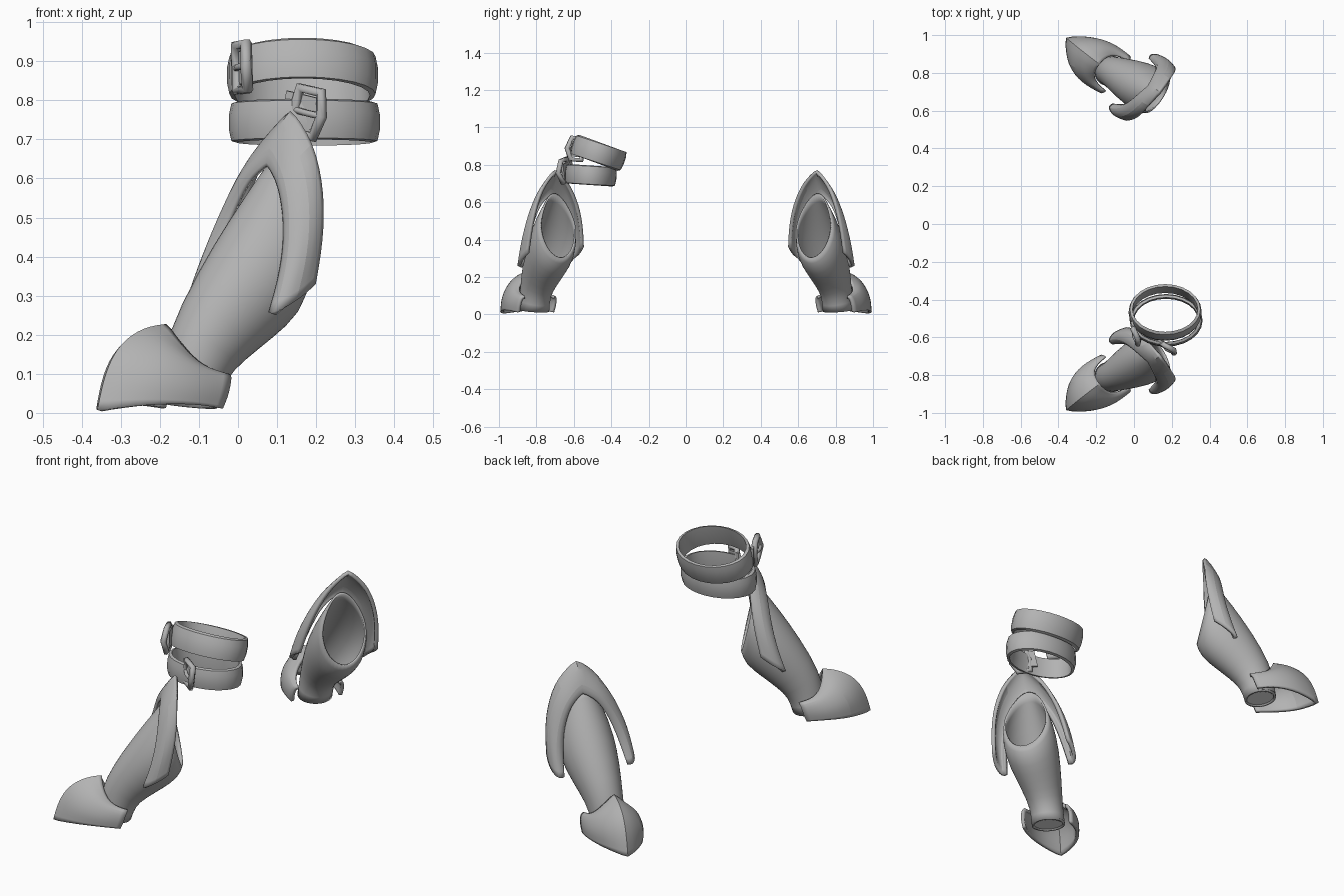
import bpy, bmesh, math
from mathutils import Vector, Matrix

if "Cube" in bpy.data.objects:
    bpy.data.objects.remove(bpy.data.objects["Cube"])


def material(name, g):
    m = bpy.data.materials.new(name)
    m.diffuse_color = (g, g, g, 1)
    m.use_nodes = True
    m.node_tree.nodes["Principled BSDF"].inputs["Base Color"].default_value = m.diffuse_color
    return m


GREY = material("plain grey", 0.45)
PALE = material("pale grey", 0.8)


def leg(u, v, z):
    """Leg frame (u forward, v sideways) to world."""
    return Vector((-0.11 - 0.84 * u + 0.545 * v, -0.83 - 0.545 * u - 0.84 * v, z))


def make(name, verts, faces, mat=GREY, subsurf=0, thick=0, offset=0, mirror=False, sharp=(), crease=0):
    me = bpy.data.meshes.new(name)
    bm = bmesh.new()
    ce = bm.edges.layers.float.new("crease_edge")
    cv = bm.verts.layers.float.new("crease_vert")
    vs = [bm.verts.new(p) for p in verts]
    for f in faces:
        bm.faces.new([vs[i] for i in f])
    ridge = {vs[i] for i in sharp}
    for e in bm.edges:
        if e.verts[0] in ridge and e.verts[1] in ridge:
            e[ce] = crease
    for v in ridge:
        if v.is_boundary:
            v[cv] = crease
    bmesh.ops.recalc_face_normals(bm, faces=bm.faces)
    bm.to_mesh(me)
    bm.free()
    ob = bpy.data.objects.new(name, me)
    bpy.context.collection.objects.link(ob)
    me.materials.append(mat)
    bpy.context.view_layer.objects.active = ob
    ob.select_set(True)
    bpy.ops.object.shade_smooth_by_angle(angle=math.radians(40))
    ob.select_set(False)
    if subsurf:
        s = ob.modifiers.new("smooth", 'SUBSURF')
        s.levels = s.render_levels = subsurf
        s.boundary_smooth = 'PRESERVE_CORNERS'
    if thick:
        s = ob.modifiers.new("thickness", 'SOLIDIFY')
        s.thickness, s.offset = thick, offset
    if mirror:
        m = ob.modifiers.new("other leg", 'MIRROR')
        m.use_axis = (False, True, False)
        m.use_mirror_merge = False
    return ob


def grid_faces(rows, n, closed):
    return [(r * n + i, r * n + (i + 1) % n, (r + 1) * n + (i + 1) % n, (r + 1) * n + i)
            for r in range(rows - 1) for i in range(n if closed else n - 1)]


def plate(name, half_rows, shift, thick, skew, crease, drop=0):
    """Rows run from the centre line outwards and are mirrored sideways."""
    verts = []
    for row in half_rows:
        full = [(u, -v, z) for u, v, z in reversed(row[1:])] + row
        verts += [leg(u - skew * v, v + shift(z), z - drop * v) for u, v, z in full]
    h = len(half_rows[0])
    n = 2 * h - 1
    return make(name, verts, grid_faces(len(half_rows), n, False), subsurf=2, thick=thick,
                mirror=True, sharp=range(h - 1, len(verts), n), crease=crease)


# Shin tube: front u,z / back u,z / half width / side shift / peak of each ring
RINGS = [
    (0.085, 0.03, -0.07, 0.01, 0.083, -0.027, 0),
    (0.075, 0.15, -0.09, 0.08, 0.08, -0.022, 0),
    (0.02, 0.28, -0.145, 0.13, 0.1, -0.015, 0),
    (-0.09, 0.45, -0.22, 0.185, 0.13, -0.004, 0),
    (-0.18, 0.575, -0.292, 0.24, 0.135, 0.002, 0.12),
    (-0.235, 0.65, -0.31, 0.30, 0.115, 0.004, 0.25),
]
N = 20
verts = []
for fu, fz, bu, bz, hw, sh, pk in RINGS:
    for i in range(N):
        t = 2 * math.pi * i / N
        c, s = math.cos(t), math.sin(t)
        k = (1 + c) / 2
        v = hw * s * (1 - pk * max(c, 0))
        verts.append(leg(bu + (fu - bu) * k, sh + v, bz + (fz - bz) * k))
make("shin_guard", verts, grid_faces(len(RINGS), N, True),
     subsurf=1, thick=0.01, offset=-1, mirror=True)

# Pale disc closing the ankle
make("ankle_disc", [p + Vector((0, 0, 0.008)) for p in verts[:N]],
     [tuple(range(N))], mat=PALE, mirror=True)

# Pointed foot cap wrapping the ankle
plate("foot_cap", [
    [(0.292, 0.02, 0.005), (0.20, 0.092, 0.022), (0.08, 0.125, 0.025), (-0.01, 0.115, 0.012)],
    [(0.268, 0.018, 0.10), (0.195, 0.095, 0.08), (0.08, 0.13, 0.055), (-0.022, 0.118, 0.04)],
    [(0.22, 0.012, 0.175), (0.165, 0.09, 0.13), (0.07, 0.125, 0.085), (-0.03, 0.118, 0.065)],
    [(0.14, 0.005, 0.215), (0.115, 0.075, 0.17), (0.055, 0.11, 0.115), (-0.04, 0.112, 0.09)],
    [(0.07, 0, 0.222), (0.065, 0.055, 0.165), (0.03, 0.09, 0.11), (-0.045, 0.10, 0.092)],
], lambda z: -0.026, 0.016, 0.1, 0.8)

# Arched knee plate: back edge, crest, front edge, inner lip
plate("knee_plate", [
    [(-0.28, 0, 0.77), (-0.28, 0.085, 0.70), (-0.272, 0.145, 0.57), (-0.252, 0.172, 0.45),
     (-0.228, 0.184, 0.345)],
    [(-0.255, 0, 0.745), (-0.245, 0.095, 0.675), (-0.23, 0.162, 0.55), (-0.2, 0.195, 0.42),
     (-0.165, 0.198, 0.302)],
    [(-0.215, 0, 0.67), (-0.195, 0.08, 0.615), (-0.18, 0.137, 0.50), (-0.15, 0.172, 0.375),
     (-0.112, 0.178, 0.264)],
    [(-0.215, 0, 0.635), (-0.205, 0.065, 0.595), (-0.195, 0.115, 0.49), (-0.17, 0.14, 0.375),
     (-0.125, 0.155, 0.268)],
], lambda z: -0.012 + 0.036 * min(1, max(0, (z - 0.3) / 0.4)), 0.018, 0.1, 0.5, 0.08)


# Thigh straps: rounded bands, tilted front to back
def strap(name, cx, cy, cz, rx, ry, tilt):
    prof = [(-0.014, -0.052), (0, -0.048), (0.006, -0.02), (0.006, 0.02), (0, 0.048),
            (-0.014, 0.052), (-0.018, 0.0)]
    n, vs = 24, []
    for dr, dz in prof:
        for i in range(n):
            a = 2 * math.pi * i / n
            c, s = math.cos(a), math.sin(a)
            vs.append((cx + (rx + dr) * c, cy + (ry + dr) * s + dz * tilt, cz + dz - tilt * ry * s))
    f = grid_faces(len(prof), n, True)
    last = (len(prof) - 1) * n
    f += [(last + i, last + (i + 1) % n, (i + 1) % n, i) for i in range(n)]
    return make(name, vs, f)


strap("upper_strap", 0.165, -0.468, 0.864, 0.187, 0.134, 0.33)
strap("lower_strap", 0.17, -0.51, 0.744, 0.187, 0.132, 0.06)


# Buckles: square bar frames with a prong and a strap end
def bar(name, pts, mtx, closed, radius):
    cu = bpy.data.curves.new(name, 'CURVE')
    cu.dimensions = '3D'
    cu.bevel_depth, cu.bevel_resolution = radius, 1
    cu.use_fill_caps = True
    sp = cu.splines.new('POLY')
    sp.points.add(len(pts) - 1)
    for p, q in zip(sp.points, pts):
        p.co = (*(mtx @ Vector(q)), 1)
    sp.use_cyclic_u = closed
    tmp = bpy.data.objects.new(name + "_path", cu)
    me = bpy.data.meshes.new_from_object(tmp)
    bpy.data.objects.remove(tmp)
    ob = bpy.data.objects.new(name, me)
    bpy.context.collection.objects.link(ob)
    me.materials.clear()
    me.materials.append(GREY)


def buckle(name, loc, turn, roll):
    m = Matrix.Translation(loc) @ Matrix.Rotation(turn, 4, 'Z') @ Matrix.Rotation(roll, 4, 'Y')
    bar(name + "_frame", [(-0.036, 0, -0.058), (0.026, 0, -0.058), (0.045, -0.012, 0),
                          (0.026, 0, 0.058), (-0.036, 0, 0.058), (-0.042, 0.004, 0)], m, True, 0.015)
    bar(name + "_prong", [(-0.04, 0, 0), (0, -0.014, 0), (0.045, -0.012, 0)], m, False, 0.009)
    box = [m @ Vector((x, y, z)) for x in (-0.075, 0.03) for y in (0.002, 0.014)
           for z in (-0.042, 0.042)]
    make(name + "_strap_end", box, [(0, 1, 3, 2), (4, 5, 7, 6), (0, 1, 5, 4),
                                    (2, 3, 7, 6), (0, 2, 6, 4), (1, 3, 7, 5)])


buckle("upper_buckle", (0.012, -0.59, 0.885), math.radians(-65), math.radians(-4))
buckle("lower_buckle", (0.18, -0.652, 0.768), math.radians(-28), math.radians(12))
